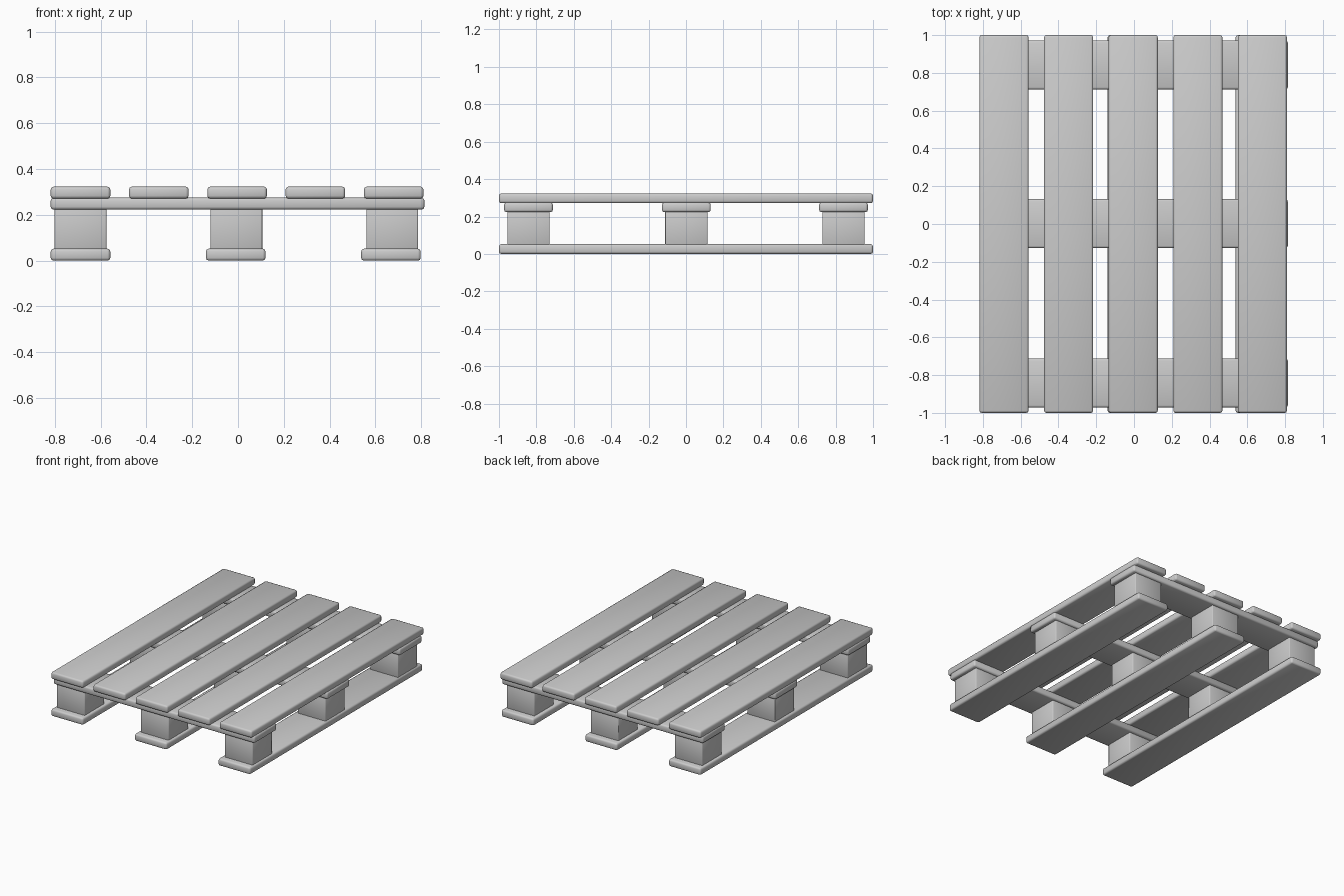
import bpy
import bmesh
from mathutils import Vector

cube = bpy.data.objects.get("Cube")
if cube:
    bpy.data.objects.remove(cube, do_unlink=True)

# Single plain grey
grey = bpy.data.materials.new("plain_grey")
grey.use_nodes = True
colour = (0.6, 0.6, 0.6, 1)
grey.diffuse_color = colour
grey.node_tree.nodes["Principled BSDF"].inputs["Base Color"].default_value = colour


def softened_box(name, centre, size, radius):
    """Box with rounded edges and soft shading."""
    mesh = bpy.data.meshes.new(name)
    bm = bmesh.new()
    bmesh.ops.create_cube(bm, size=1)
    bmesh.ops.scale(bm, vec=Vector(size), verts=bm.verts)
    bmesh.ops.bevel(bm, geom=bm.edges[:], offset=radius, segments=2,
                    profile=0.5, affect='EDGES', clamp_overlap=True)
    for face in bm.faces:
        face.smooth = True
    bm.to_mesh(mesh)
    bm.free()
    mesh.materials.append(grey)
    obj = bpy.data.objects.new(name, mesh)
    obj.location = centre
    bpy.context.collection.objects.link(obj)
    return obj


THICK = 0.052
WIDTH = 0.26
BLOCK = 0.226
ROUND = 0.012
SIDES = ("right", "middle", "left")
ROWS = (("front", -0.842), ("middle", 0.002), ("back", 0.842))

# Deck boards running front to back
for i in range(5):
    softened_box(f"deck_board_{i + 1}", (-0.688 + i * 0.342, 0, 0.297),
                 (WIDTH, 2, THICK), ROUND)

# Cross boards under the deck
for row, y in ROWS:
    softened_box(f"{row}_cross_board", (-0.002, y, 0.249),
                 (1.632, WIDTH, THICK), ROUND)

# Bottom runners and the blocks standing on them
for i, side in enumerate(SIDES):
    softened_box(f"{side}_runner", (-0.688 + i * 0.678, 0, THICK / 2),
                 (WIDTH, 2, THICK), ROUND)
    for row, y in ROWS:
        softened_box(f"{row}_{side}_block", (-0.688 + i * 0.681, y, 0.139),
                     (BLOCK, BLOCK, 0.188), 0.005)
